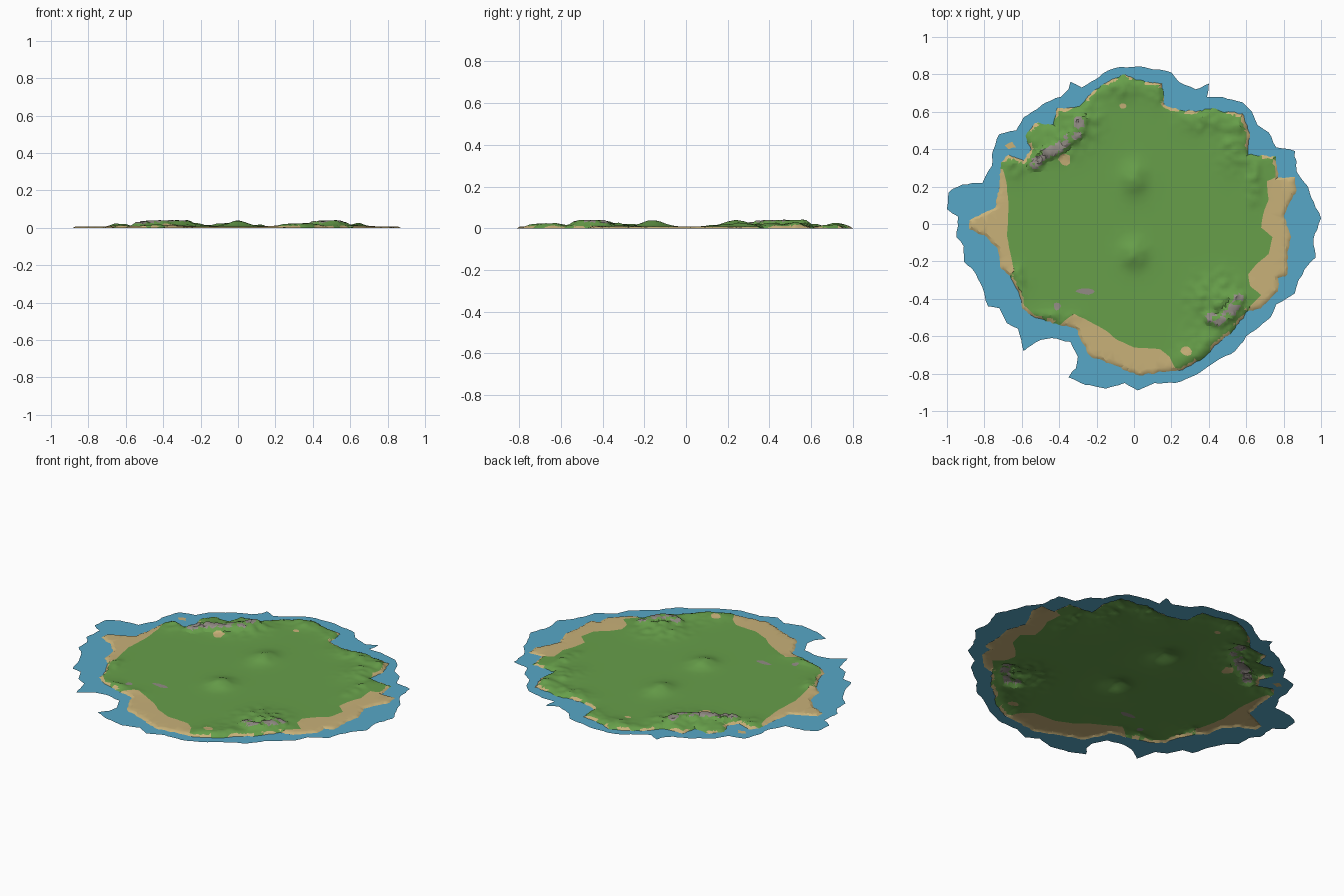
import bpy, bmesh, math, random
from mathutils import Vector, noise, kdtree, geometry

if "Cube" in bpy.data.objects:
    bpy.data.objects.remove(bpy.data.objects["Cube"])

random.seed(4)

# Outlines, in hundredths of a unit, clockwise from the north
SEA = [-7,84, 5,84, 20,81, 24,76, 33,72, 40,75, 39,68, 47,68, 58,65, 63,60, 66,53, 72,49,
       76,41, 86,39, 87,28, 93,20, 96,12, 100,3, 96,-8, 97,-18, 93,-22, 88,-30, 86,-37,
       76,-43, 73,-50, 67,-55, 60,-60, 54,-68, 46,-72, 40,-76, 30,-82, 22,-85, 11,-85,
       2,-89, -5,-85, -15,-88, -26,-86, -35,-82, -31,-77, -30,-71, -34,-63, -44,-61,
       -50,-62, -59,-68, -62,-56, -68,-53, -72,-45, -78,-44, -80,-37, -85,-26, -91,-20,
       -91,-12, -95,-7, -94,4, -100,8, -99,17, -92,21, -81,22, -76,31, -76,37, -72,48,
       -63,50, -59,57, -47,65, -39,68, -35,72, -34,76, -28,73, -21,77, -14,82]
COAST = [-5,80, 1,77, 6,76, 15,75, 16,64, 24,61, 33,60, 42,62, 47,60, 58,59, 62,48, 61,37,
         76,36, 77,25, 86,25, 87,18, 82,9, 80,4, 84,-7, 82,-16, 82,-27, 77,-29, 77,-36,
         68,-45, 60,-47, 54,-56, 45,-64, 38,-71, 26,-78, 15,-79, 3,-81, -9,-76, -23,-71,
         -28,-63, -31,-56, -40,-54, -53,-50, -60,-45, -61,-39, -66,-28, -71,-24, -73,-13,
         -80,-6, -88,-3, -88,2, -80,6, -74,9, -72,21, -71,33, -67,37, -59,34, -55,40,
         -58,47, -53,54, -43,53, -41,62, -29,63, -22,71, -10,78]
ISLET = [-69,42, -65,44, -63,41, -67,40]
# Beaches: inner edge first, closed well outside the shore
BEACHES = [
    [78,26, 71,23, 72,13, 69,5, 68,-2, 74,-7, 72,-16, 65,-22, 61,-27, 62,-33, 68,-38, 62,-44,
     60,-49, 75,-50, 95,-30, 95,20, 88,28],
    [-41,-55, -32,-48, -24,-52, -15,-57, -9,-62, 0,-66, 14,-67, 19,-71, 22,-77, 27,-80,
     10,-84, -12,-82, -33,-73, -34,-60],
    [-73,30, -70,29, -68,21, -67,8, -68,-6, -66,-16, -64,-25, -68,-29, -76,-20, -93,-6, -93,6, -76,16],
]
# Small ground patches: x, y, radius x, radius y, material slot
PATCHES = [(-.26,-.36,.05,.018,2), (-.41,-.44,.02,.025,2), (-.37,.345,.035,.035,1),
           (-.06,.63,.022,.014,1), (.28,-.68,.03,.03,1)]
# Hills: x, y, spread x, spread y, height
HILLS = [(0,.24,.046,.058,.031), (0,-.16,.048,.05,.031), (-.42,.43,.09,.06,.016),
         (-.28,.55,.07,.07,.018), (-.06,.73,.07,.04,.015), (.12,.70,.04,.04,.010),
         (.37,.55,.08,.04,.014), (.53,.40,.06,.08,.014), (.64,.23,.03,.08,.014),
         (.56,.53,.04,.04,.012), (.45,-.40,.09,.08,.022), (.50,-.48,.05,.05,.010),
         (.36,-.65,.07,.06,.014), (-.62,-.32,.025,.06,.016), (-.45,-.49,.10,.02,.008),
         (-.64,.31,.04,.04,.012), (.26,-.73,.04,.04,.010)]
# Rocky crests: points, height
CRESTS = [([(-.53,.32), (-.49,.37), (-.41,.40), (-.36,.45), (-.30,.49), (-.29,.55)], .020),
          ([(.56,-.40), (.52,-.47), (.46,-.52), (.41,-.50)], .014)]


def loop(flat):
    return [(flat[i] / 100, flat[i + 1] / 100) for i in range(0, len(flat), 2)]


def ragged(points, step, amount):
    """Split a closed outline into short, slightly wandering pieces."""
    out = []
    for (ax, ay), (bx, by) in zip(points, points[1:] + points[:1]):
        n = max(1, round(math.hypot(bx - ax, by - ay) / step))
        for k in range(n):
            j = amount if k else 0
            out.append((ax + (bx - ax) * k / n + random.uniform(-j, j),
                        ay + (by - ay) * k / n + random.uniform(-j, j)))
    return out


def inside(x, y, poly):
    hit = False
    px, py = poly[-1]
    for qx, qy in poly:
        if (qy > y) != (py > y) and x < (px - qx) * (y - qy) / (py - qy) + qx:
            hit = not hit
        px, py = qx, qy
    return hit


sea = ragged(loop(SEA), .03, .004)
coast = ragged(loop(COAST), .018, .005)
islet = ragged(loop(ISLET), .02, .003)
beaches = [ragged(loop(b), .03, .002) for b in BEACHES]
patches = [[(x + rx * math.cos(a) * s, y + ry * math.sin(a) * s)
            for a, s in ((k * math.tau / 10, random.uniform(.75, 1.1)) for k in range(10))]
           for x, y, rx, ry, m in PATCHES]

shore = ragged(coast, .004, 0) + ragged(islet, .004, 0)
tree = kdtree.KDTree(len(shore))
for i, (x, y) in enumerate(shore):
    tree.insert((x, y, 0), i)
tree.balance()


def shore_distance(x, y):
    return tree.find((x, y, 0))[2]


def crest_distance(x, y, pts):
    p, best = Vector((x, y)), 9
    for a, b in zip(pts, pts[1:]):
        a, b = Vector(a), Vector(b)
        t = max(0, min(1, (p - a).dot(b - a) / (b - a).length_squared))
        best = min(best, (p - a - (b - a) * t).length)
    return best


def relief(x, y):
    """Height of the hills above the plain."""
    h = 0
    for i, (cx, cy, sx, sy, top) in enumerate(HILLS):
        g = top * math.exp(-.5 * (((x - cx) / sx) ** 2 + ((y - cy) / sy) ** 2))
        rough = .15 if i < 2 else .9
        h += g * (1 + rough * noise.noise((x * 22, y * 22, 3)))
    for pts, top in CRESTS:
        d = crest_distance(x, y, pts)
        if d < .06:
            h += top * min(1, max(0, (.045 - d) / .025)) * (1 + .6 * noise.noise((x * 40, y * 40, 7)))
    return min(h, .032 + .1 * (h - .032)) if h > .032 else max(h, 0)


def height(x, y):
    d = shore_distance(x, y)
    return .008 * min(1, d / .012) + relief(x, y) * min(1, d / .03)


# Flat triangulation: outlines, plus a grid that is fine on hills and shores
points, edges = [], []
for ring in [sea, coast, islet] + beaches + patches:
    s, n = len(points), len(ring)
    points += [Vector(p) for p in ring]
    edges += [(s + k, s + (k + 1) % n) for k in range(n)]
STEP = .014
for i in range(-64, 65):
    for j in range(-60, 61):
        x, y = i * STEP, j * STEP
        if not inside(x, y, coast):
            continue
        d = shore_distance(x, y)
        if d < .005:
            continue
        if d < .03 or relief(x, y) > .0008 or (i % 4 == 0 and j % 4 == 0):
            points.append(Vector((x + random.uniform(-.003, .003), y + random.uniform(-.003, .003))))
verts, _, tris, *_ = geometry.delaunay_2d_cdt(points, edges, [], 0, 1e-5)


def material(name, rgb):
    m = bpy.data.materials.new(name)
    m.diffuse_color = (*rgb, 1)
    m.use_nodes = True
    m.node_tree.nodes["Principled BSDF"].inputs["Base Color"].default_value = m.diffuse_color
    return m


grass = material("grass green", (.135, .345, .068))
sand = material("sand", (.58, .44, .19))
rock = material("rock grey", (.29, .26, .235))
water = material("water blue", (.095, .39, .57))


def ground_slot(x, y, z):
    """0 grass, 1 sand, 2 rock."""
    for poly, spec in zip(patches, PATCHES):
        if inside(x, y, poly):
            return spec[4]
    if any(inside(x, y, b) for b in beaches) or not inside(x, y, coast):
        return 1
    for pts, top in CRESTS:
        if crest_distance(x, y, pts) < .027 and noise.noise((x * 25, y * 25, 1)) > -.2:
            return 2
    if shore_distance(x, y) < .014 and noise.noise((x * 12, y * 12, 5)) > -.1:
        return 1
    return 0


land_faces, sea_faces = [], []
for t in tris:
    x, y = (sum(verts[v][k] for v in t) / 3 for k in (0, 1))
    if inside(x, y, coast) or inside(x, y, islet):
        land_faces.append(t)
    elif inside(x, y, sea):
        sea_faces.append(t)


def build(name, faces, mats, lift, slot):
    bm, made = bmesh.new(), {}
    for t in faces:
        for v in t:
            if v not in made:
                x, y = verts[v]
                made[v] = bm.verts.new((x, y, lift(x, y)))
        f = bm.faces.new([made[v] for v in t])
        f.material_index = slot(*f.calc_center_median())
    bm.normal_update()
    for f in bm.faces:
        if f.normal.z < 0:
            f.normal_flip()
    mesh = bpy.data.meshes.new(name)
    bm.to_mesh(mesh)
    bm.free()
    for m in mats:
        mesh.materials.append(m)
    ob = bpy.data.objects.new(name, mesh)
    bpy.context.collection.objects.link(ob)
    bpy.ops.object.select_all(action='DESELECT')
    ob.select_set(True)
    bpy.context.view_layer.objects.active = ob
    bpy.ops.object.shade_smooth_by_angle(angle=math.radians(25))


build("island_ground", land_faces, [grass, sand, rock], height, ground_slot)
build("shallow_water", sea_faces, [water], lambda x, y: 0, lambda x, y, z: 0)
